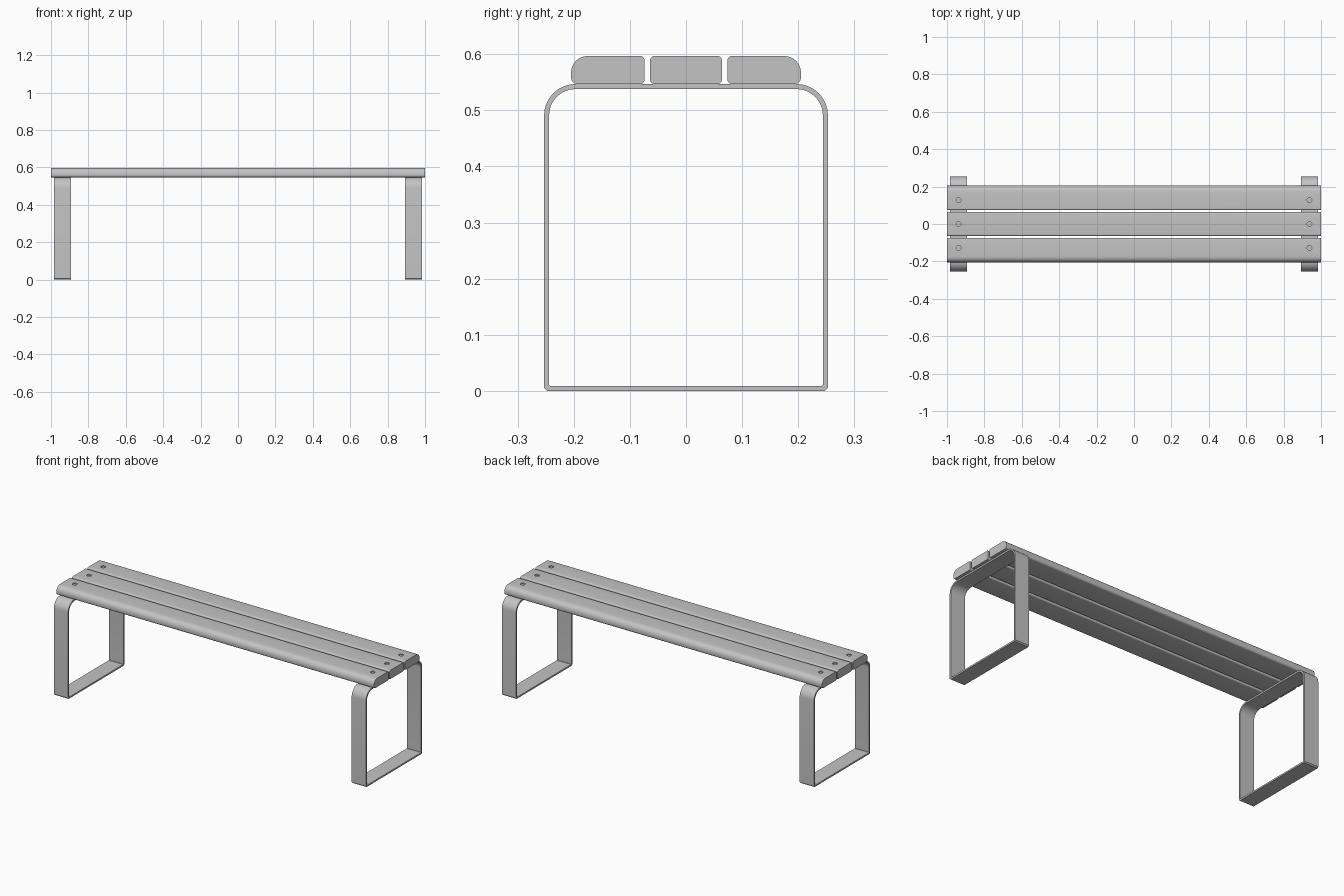
import bpy, bmesh, math

if "Cube" in bpy.data.objects:
    bpy.data.objects.remove(bpy.data.objects["Cube"], do_unlink=True)


def material(name, value):
    mat = bpy.data.materials.new(name)
    mat.use_nodes = True
    colour = (value, value, value, 1)
    mat.diffuse_color = colour
    mat.node_tree.nodes["Principled BSDF"].inputs["Base Color"].default_value = colour
    return mat


grey = material("plain_grey", 0.55)


def rounded(y0, y1, z0, z1, radii, steps):
    """Rounded rectangle; radii run counter-clockwise from the low corner."""
    corners = [(y0, z0, 1, 1), (y1, z0, -1, 1), (y1, z1, -1, -1), (y0, z1, 1, -1)]
    points = []
    for i, (y, z, sy, sz) in enumerate(corners):
        r, n = radii[i], steps[i]
        for k in range(n + 1):
            a = math.pi + (i + k / n) * math.pi / 2
            points.append((y + sy * r + r * math.cos(a), z + sz * r + r * math.sin(a)))
    return points


def finish(name, bm):
    bmesh.ops.recalc_face_normals(bm, faces=bm.faces)
    mesh = bpy.data.meshes.new(name)
    bm.to_mesh(mesh)
    bm.free()
    mesh.materials.append(grey)
    obj = bpy.data.objects.new(name, mesh)
    bpy.context.collection.objects.link(obj)
    return obj


def smooth(obj, angle):
    bpy.ops.object.select_all(action="DESELECT")
    obj.select_set(True)
    bpy.context.view_layer.objects.active = obj
    bpy.ops.object.shade_smooth_by_angle(angle=math.radians(angle))


def cylinder(name, x, y, z0, z1, radius):
    bpy.ops.mesh.primitive_cylinder_add(vertices=16, radius=radius, depth=z1 - z0,
                                        location=(x, y, (z0 + z1) / 2))
    obj = bpy.context.object
    obj.name = name
    obj.data.materials.append(grey)
    return obj


# Seat slats with recessed bolt holes; the outer two have a broad outer edge
BOLT_X = 0.938
slats = {
    "front_slat": (-0.205, -0.074, (0.012, 0.008, 0.008, 0.03)),
    "middle_slat": (-0.064, 0.064, (0.008, 0.008, 0.008, 0.008)),
    "back_slat": (0.074, 0.205, (0.008, 0.012, 0.03, 0.008)),
}
for name, (y0, y1, radii) in slats.items():
    bm = bmesh.new()
    outline = rounded(y0, y1, 0.547, 0.597, radii, [6] * 4)
    end = bm.faces.new([bm.verts.new((-1, y, z)) for y, z in outline])
    side = bmesh.ops.extrude_face_region(bm, geom=[end])
    moved = [v for v in side["geom"] if isinstance(v, bmesh.types.BMVert)]
    bmesh.ops.translate(bm, verts=moved, vec=(2, 0, 0))
    slat = finish(name, bm)
    hole_y = 0.0 if name == "middle_slat" else math.copysign(0.128, y0)
    for side_name, x in (("left", BOLT_X), ("right", -BOLT_X)):
        cutter = cylinder(f"{name}_{side_name}_hole_cutter", x, hole_y, 0.587, 0.62, 0.013)
        cutter.hide_render = True
        cutter.hide_viewport = True
        cut = slat.modifiers.new("bolt_hole", "BOOLEAN")
        cut.object = cutter
        cut.solver = "EXACT"
        bolt = cylinder(f"{name}_{side_name}_bolt", x, hole_y, 0.58, 0.592, 0.009)
        smooth(bolt, 40)
    smooth(slat, 40)

# Bent flat-bar leg loops
RADII, STEPS = (0.006, 0.006, 0.056, 0.056), (1, 1, 8, 8)
THICK = 0.009
outer = rounded(-0.253, 0.253, 0, 0.547, RADII, STEPS)
inner = rounded(-0.253 + THICK, 0.253 - THICK, THICK, 0.547 - THICK,
                [max(r - THICK, 0.0015) for r in RADII], STEPS)
for name, cx in (("left_leg_loop", BOLT_X), ("right_leg_loop", -BOLT_X)):
    bm = bmesh.new()
    loops = [[bm.verts.new((cx + dx, y, z)) for y, z in ring]
             for ring, dx in ((outer, -0.045), (outer, 0.045), (inner, 0.045), (inner, -0.045))]
    n = len(outer)
    for j in range(4):
        a, b = loops[j], loops[(j + 1) % 4]
        for i in range(n):
            k = (i + 1) % n
            bm.faces.new((a[i], a[k], b[k], b[i]))
    smooth(finish(name, bm), 40)
